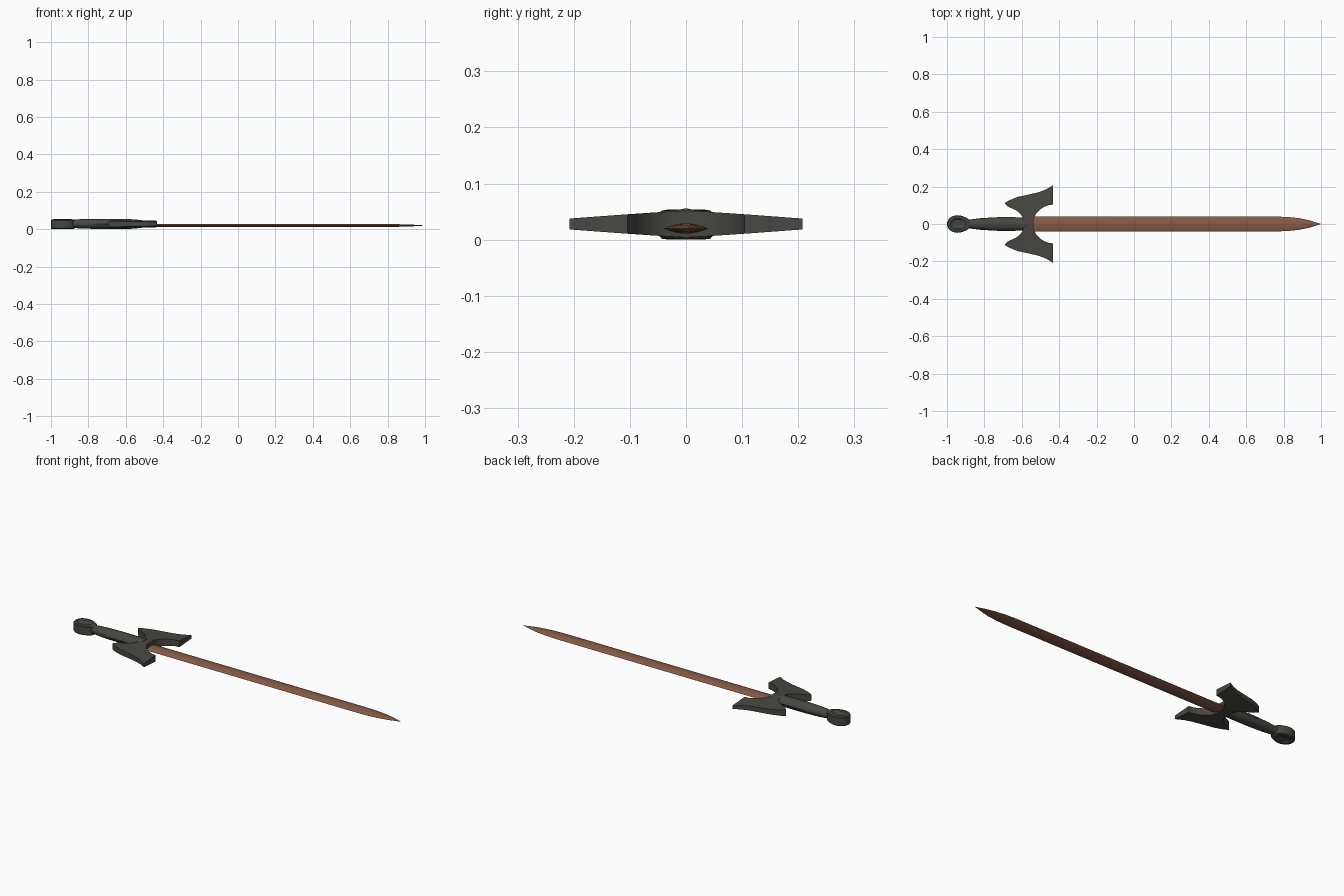
import bpy, bmesh, math

if "Cube" in bpy.data.objects:
    bpy.data.objects.remove(bpy.data.objects["Cube"])

def material(name, rgb):
    m = bpy.data.materials.new(name)
    m.diffuse_color = (*rgb, 1)
    m.use_nodes = True
    m.node_tree.nodes["Principled BSDF"].inputs["Base Color"].default_value = m.diffuse_color
    return m

IRON = material("dark iron", (0.063, 0.064, 0.054))
BRONZE = material("bronze brown", (0.25, 0.108, 0.062))
ZC = 0.031  # hilt centre height

def finish(name, bm, mat, angle):
    bmesh.ops.recalc_face_normals(bm, faces=bm.faces)
    me = bpy.data.meshes.new(name)
    bm.to_mesh(me)
    bm.free()
    me.materials.append(mat)
    ob = bpy.data.objects.new(name, me)
    bpy.context.collection.objects.link(ob)
    bpy.ops.object.select_all(action='DESELECT')
    ob.select_set(True)
    bpy.context.view_layer.objects.active = ob
    bpy.ops.object.shade_smooth_by_angle(angle=math.radians(angle))
    return ob

def loft(name, rings, mat, angle):
    bm = bmesh.new()
    rows = [[bm.verts.new(p) for p in ring] for ring in rings]
    n = len(rows[0])
    for a, b in zip(rows, rows[1:]):
        for i in range(n):
            bm.faces.new((a[i], a[(i + 1) % n], b[(i + 1) % n], b[i]))
    bm.faces.new(rows[0])
    bm.faces.new(rows[-1])
    return finish(name, bm, mat, angle)

def ellipse(x, hy, hz, z, n):
    return [(x, hy * math.cos(2 * math.pi * i / n), z + hz * math.sin(2 * math.pi * i / n))
            for i in range(n)]

def lens(x, hy, hz, z, n=8):
    # two shallow arcs meeting at sharp edges
    ts = [-1 + 2 * i / n for i in range(n + 1)]
    up = [(x, hy * t, z + hz * (1 - t * t)) for t in ts]
    low = [(x, hy * t, z - hz * (1 - t * t)) for t in reversed(ts[1:-1])]
    return up + low

# Blade: lens section, tapering to the point
loft("blade", [lens(x, y, h, 0.023) for x, y, h in [
    (-0.57, 0.040, 0.009), (0.76, 0.040, 0.009), (0.83, 0.037, 0.0075),
    (0.89, 0.030, 0.006), (0.94, 0.019, 0.004), (0.975, 0.008, 0.002),
    (1.0, 0.0006, 0.0004)]], BRONZE, 35)

# Grip: swells gently towards the guard
loft("grip", [ellipse(x, y, h, ZC + 0.001, 12) for x, y, h in [
    (-0.91, 0.025, 0.021), (-0.87, 0.025, 0.023), (-0.82, 0.031, 0.026),
    (-0.74, 0.036, 0.027), (-0.66, 0.037, 0.027), (-0.57, 0.034, 0.027)]], IRON, 35)

# Guard: two fishtail wings that thin outwards, joined by a narrow waist
left = [(-0.592, 0), (-0.592, 0.03), (-0.605, 0.052), (-0.63, 0.073),
        (-0.66, 0.086), (-0.675, 0.094), (-0.692, 0.112)]
right = [(-0.536, 0), (-0.536, 0.03), (-0.522, 0.058), (-0.50, 0.08),
         (-0.475, 0.094), (-0.455, 0.101), (-0.432, 0.104)]
# the wing's outer half, from its left corner round to its right corner
outer_left = [(-0.692, 0.112), (-0.665, 0.128), (-0.62, 0.145), (-0.56, 0.158),
              (-0.51, 0.170), (-0.47, 0.185), (-0.432, 0.208)]
outer_right = [(-0.432, 0.104 + 0.104 * i / 6) for i in range(7)]

def half_thick(y):
    return 0.024 - 0.0145 * (min(y, 0.21) / 0.21) ** 1.1

bm = bmesh.new()
for s in (1, -1):
    layers = []
    for side in (1, -1):
        mk = lambda p: bm.verts.new((p[0], s * p[1], ZC + side * half_thick(p[1])))
        layers.append([(mk(a), mk(b)) for a, b in
                       list(zip(left, right)) + list(zip(outer_left, outer_right))[1:]])
    top, bot = layers
    for i in range(len(top) - 1):
        (a, b), (c, d) = top[i], top[i + 1]
        (e, f), (g, h) = bot[i], bot[i + 1]
        for quad in ((a, b, d, c), (e, f, h, g), (a, c, g, e), (b, d, h, f)):
            bm.faces.new(quad)
bmesh.ops.remove_doubles(bm, verts=bm.verts, dist=1e-5)
bmesh.ops.dissolve_degenerate(bm, dist=1e-5, edges=bm.edges)
finish("guard", bm, IRON, 30)

# Pommel: upright disc drawn out to a neck, with a dished centre on both faces
N = 24
CX = -0.945
def pommel_ring(k, z):
    pts = []
    for i in range(N):
        a = 2 * math.pi * i / N
        x, y = 0.055 * math.cos(a), 0.047 * math.sin(a)
        if math.cos(a) > 0.3:
            x += 0.018 * (math.cos(a) - 0.3) / 0.7
        pts.append((CX + k * x, k * y, z))
    return pts
H = 0.027
loft("pommel", [pommel_ring(k, ZC - 0.001 + z) for k, z in [
    (0.2, -H + 0.008), (0.55, -H + 0.005), (0.65, -H), (0.93, -H + 0.002), (1, -H + 0.006),
    (1, H - 0.006), (0.93, H - 0.002), (0.65, H), (0.55, H - 0.005), (0.2, H - 0.008)]],
    IRON, 35)

# Settle the model exactly on the ground
bpy.context.view_layer.update()
low = min(v.co.z for o in bpy.data.objects for v in o.data.vertices)
for o in bpy.data.objects:
    for v in o.data.vertices:
        v.co.z -= low
